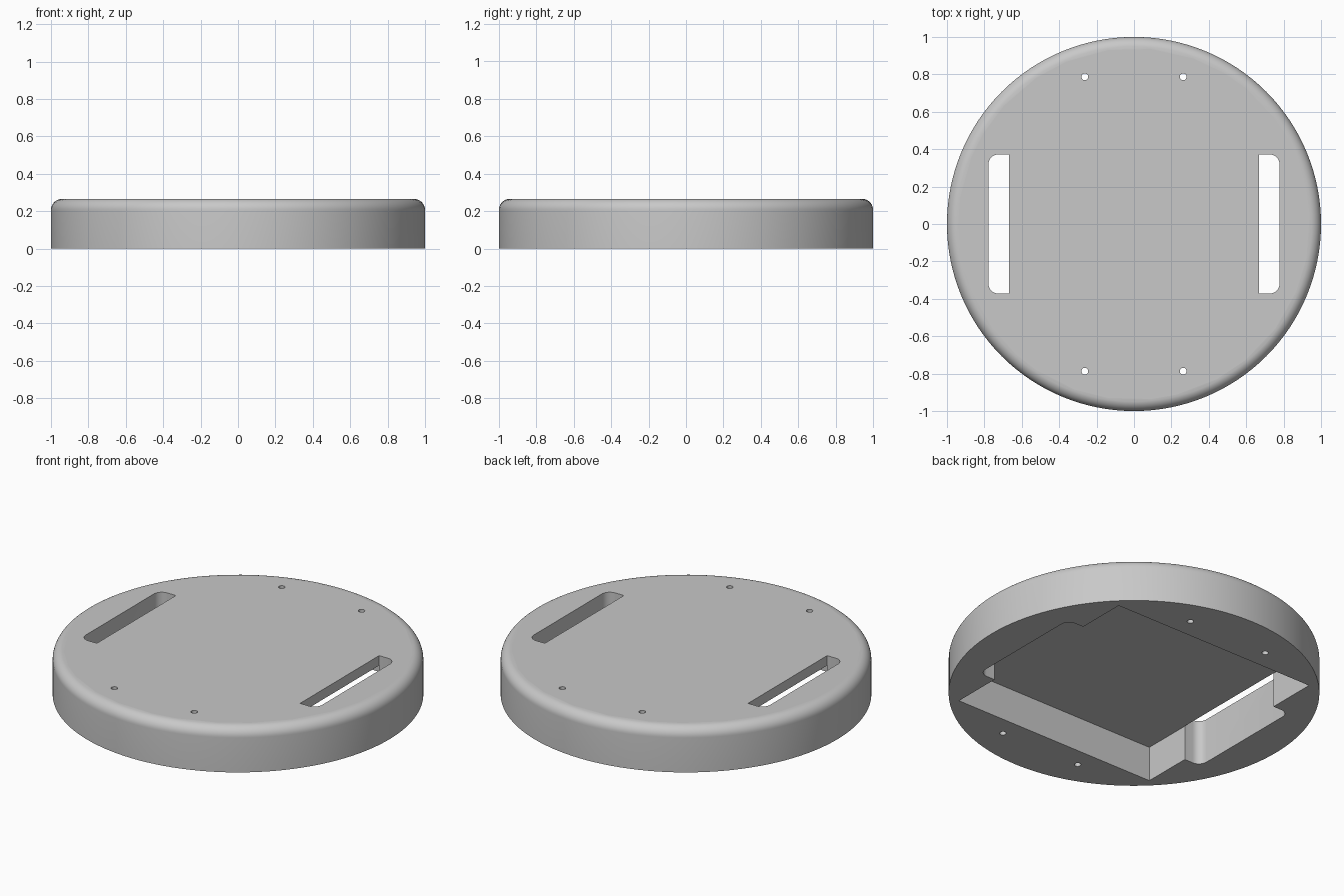
import bpy, bmesh, math

default = bpy.data.objects.get("Cube")
if default:
    bpy.data.objects.remove(default, do_unlink=True)

HEIGHT, FILLET, CEILING = 0.266, 0.06, 0.207
POCKET, SLOT_OUT, SLOT_HALF, CORNER = 0.67, 0.778, 0.372, 0.052
HOLE_X, HOLE_Y, HOLE_R = 0.263, 0.787, 0.018

grey = bpy.data.materials.new("light grey")
grey.use_nodes = True
colour = (0.58, 0.58, 0.58, 1)
grey.diffuse_color = colour
grey.node_tree.nodes["Principled BSDF"].inputs["Base Color"].default_value = colour


def finish(name, bm):
    bmesh.ops.recalc_face_normals(bm, faces=bm.faces)
    mesh = bpy.data.meshes.new(name)
    bm.to_mesh(mesh)
    bm.free()
    mesh.materials.append(grey)
    obj = bpy.data.objects.new(name, mesh)
    bpy.context.collection.objects.link(obj)
    return obj


def prism(name, outline, z0, z1):
    bm = bmesh.new()
    face = bm.faces.new([bm.verts.new((x, y, z0)) for x, y in outline])
    new = bmesh.ops.extrude_face_region(bm, geom=[face])["geom"]
    verts = [g for g in new if isinstance(g, bmesh.types.BMVert)]
    bmesh.ops.translate(bm, verts=verts, vec=(0, 0, z1 - z0))
    return finish(name, bm)


def arc(cx, cy, r, start, end, steps):
    angles = [math.radians(start + (end - start) * i / steps) for i in range(steps + 1)]
    return [(cx + r * math.cos(a), cy + r * math.sin(a)) for a in angles]


# Round body: a profile with a rounded top edge, spun about z
profile = [(0, 0), (1, 0)] + arc(1 - FILLET, HEIGHT - FILLET, FILLET, 0, 90, 10) + [(0, HEIGHT)]
bm = bmesh.new()
verts = [bm.verts.new((x, 0, z)) for x, z in profile]
edges = [bm.edges.new(pair) for pair in zip(verts, verts[1:])]
bmesh.ops.spin(bm, geom=verts + edges, cent=(0, 0, 0), axis=(0, 0, 1),
               angle=math.tau, steps=128, use_duplicate=False)
bmesh.ops.remove_doubles(bm, verts=bm.verts, dist=0.0001)
bmesh.ops.dissolve_limit(bm, angle_limit=0.01, verts=bm.verts, edges=bm.edges)
body = finish("round_base", bm)

# Square pocket in the underside
square = [(-POCKET, -POCKET), (POCKET, -POCKET), (POCKET, POCKET), (-POCKET, POCKET)]
cutters = [prism("pocket_cutter", square, -0.1, CEILING)]

# Side slots through the full height, rounded on the outer corners
inner = POCKET - 0.001
cx, cy = SLOT_OUT - CORNER, SLOT_HALF - CORNER
slot = ([(inner, -SLOT_HALF)] + arc(cx, -cy, CORNER, -90, 0, 8)
        + arc(cx, cy, CORNER, 0, 90, 8) + [(inner, SLOT_HALF)])
for side in (-1, 1):
    cutters.append(prism("slot_cutter", [(side * x, y) for x, y in slot], -0.1, 0.4))

# Four screw holes
for sx in (-1, 1):
    for sy in (-1, 1):
        ring = arc(sx * HOLE_X, sy * HOLE_Y, HOLE_R, 0, 360, 24)[:-1]
        cutters.append(prism("hole_cutter", ring, -0.1, 0.4))

bpy.ops.object.select_all(action="DESELECT")
body.select_set(True)
bpy.context.view_layer.objects.active = body
for cutter in cutters:
    cutter.hide_render = True
    mod = body.modifiers.new("cut", "BOOLEAN")
    mod.operation, mod.solver, mod.object = "DIFFERENCE", "EXACT", cutter
    bpy.ops.object.modifier_apply(modifier=mod.name)
    bpy.data.objects.remove(cutter, do_unlink=True)

# Smooth the curved walls, keep level faces flat
bpy.ops.object.shade_smooth_by_angle(angle=math.radians(30))
for face in body.data.polygons:
    if abs(face.normal.z) > 0.9999:
        face.use_smooth = False
